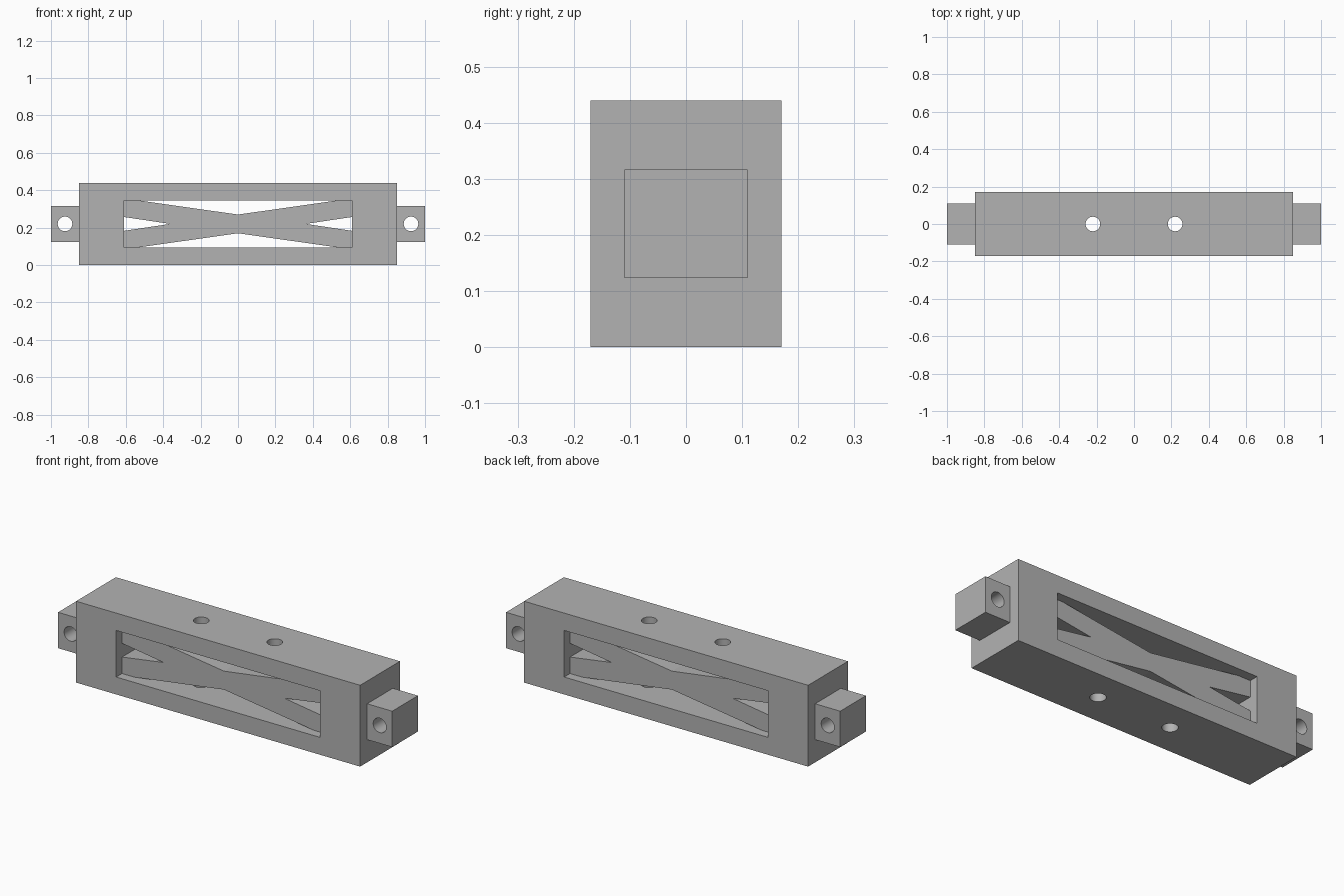
import bpy
import bmesh
import math
from mathutils import Vector

cube = bpy.data.objects.get("Cube")
if cube:
    bpy.data.objects.remove(cube, do_unlink=True)

MID = 0.22                      # height of the centre line
WIN_X, WIN_Z = 0.61, 0.126      # half size of the window
BODY_Y, BRACE_Y = 0.17, 0.12    # half depths

grey = bpy.data.materials.new("plain grey")
grey.use_nodes = True
grey.diffuse_color = (0.45, 0.45, 0.45, 1)
grey.node_tree.nodes["Principled BSDF"].inputs["Base Color"].default_value = (0.45, 0.45, 0.45, 1)


def prism(name, outline, y0, y1):
    """Extrude an (x, z) outline, z measured from the centre line, along y."""
    bm = bmesh.new()
    face = bm.faces.new([bm.verts.new((x, y0, MID + z)) for x, z in outline])
    out = bmesh.ops.extrude_face_region(bm, geom=[face])["geom"]
    verts = [v for v in out if isinstance(v, bmesh.types.BMVert)]
    bmesh.ops.translate(bm, verts=verts, vec=Vector((0, y1 - y0, 0)))
    bmesh.ops.recalc_face_normals(bm, faces=bm.faces)
    mesh = bpy.data.meshes.new(name)
    bm.to_mesh(mesh)
    bm.free()
    mesh.materials.append(grey)
    obj = bpy.data.objects.new(name, mesh)
    bpy.context.collection.objects.link(obj)
    return obj


def box(name, x0, x1, half_z, y0, y1):
    return prism(name, [(x0, -half_z), (x1, -half_z), (x1, half_z), (x0, half_z)], y0, y1)


def drill(name, x, axis):
    turn = (math.pi / 2, 0, 0) if axis == "y" else (0, 0, 0)
    bpy.ops.mesh.primitive_cylinder_add(vertices=32, radius=0.039, depth=1,
                                        location=(x, 0, MID), rotation=turn)
    obj = bpy.context.object
    obj.name = name
    obj.data.materials.append(grey)
    return obj


def combine(target, tool, operation):
    """Apply a boolean and throw the tool away."""
    tool.hide_render = True
    mod = target.modifiers.new(tool.name, "BOOLEAN")
    mod.object, mod.operation, mod.solver = tool, operation, "EXACT"
    bpy.context.view_layer.objects.active = target
    bpy.ops.object.modifier_apply(modifier=mod.name)
    bpy.data.objects.remove(tool, do_unlink=True)


# Main block
frame = box("braced_frame", -0.85, 0.85, 0.22, -BODY_Y, BODY_Y)

for s in (-1, 1):
    # Mounting tab at each end
    combine(frame, box("end_tab", s * 0.75, s * 1.0, 0.097, -0.11, 0.11), "UNION")
    # Window recess on front and back, leaving the brace between
    combine(frame, box("recess", -WIN_X, WIN_X, WIN_Z, s * BRACE_Y, s * 0.3), "DIFFERENCE")

for s in (-1, 1):
    # Openings between the crossed bars: above or below, then at one side
    wide = [(-0.535, s * WIN_Z), (0, s * 0.05), (0.535, s * WIN_Z)]
    side = [(s * WIN_X, 0.037), (s * 0.362, 0), (s * WIN_X, -0.037)]
    combine(frame, prism("wide_gap", wide, -0.15, 0.15), "DIFFERENCE")
    combine(frame, prism("side_gap", side, -0.15, 0.15), "DIFFERENCE")
    # Bolt holes through the block and through the tabs
    combine(frame, drill("block_hole", s * 0.22, "z"), "DIFFERENCE")
    combine(frame, drill("tab_hole", s * 0.925, "y"), "DIFFERENCE")

# Round the hole walls by shading only
bpy.ops.object.select_all(action="DESELECT")
frame.select_set(True)
bpy.context.view_layer.objects.active = frame
bpy.ops.object.shade_smooth_by_angle(angle=math.radians(30))
# The bars' shallow ridge stays crisp: only narrow hole facets are smooth
for p in frame.data.polygons:
    n = p.normal
    flat_axis = max(abs(n.x), abs(n.y), abs(n.z)) > 0.999
    bar_side = abs(n.y) < 0.01 and abs(n.z) > 0.9 and abs(p.center.x) < WIN_X
    if flat_axis or bar_side:
        p.use_smooth = False
